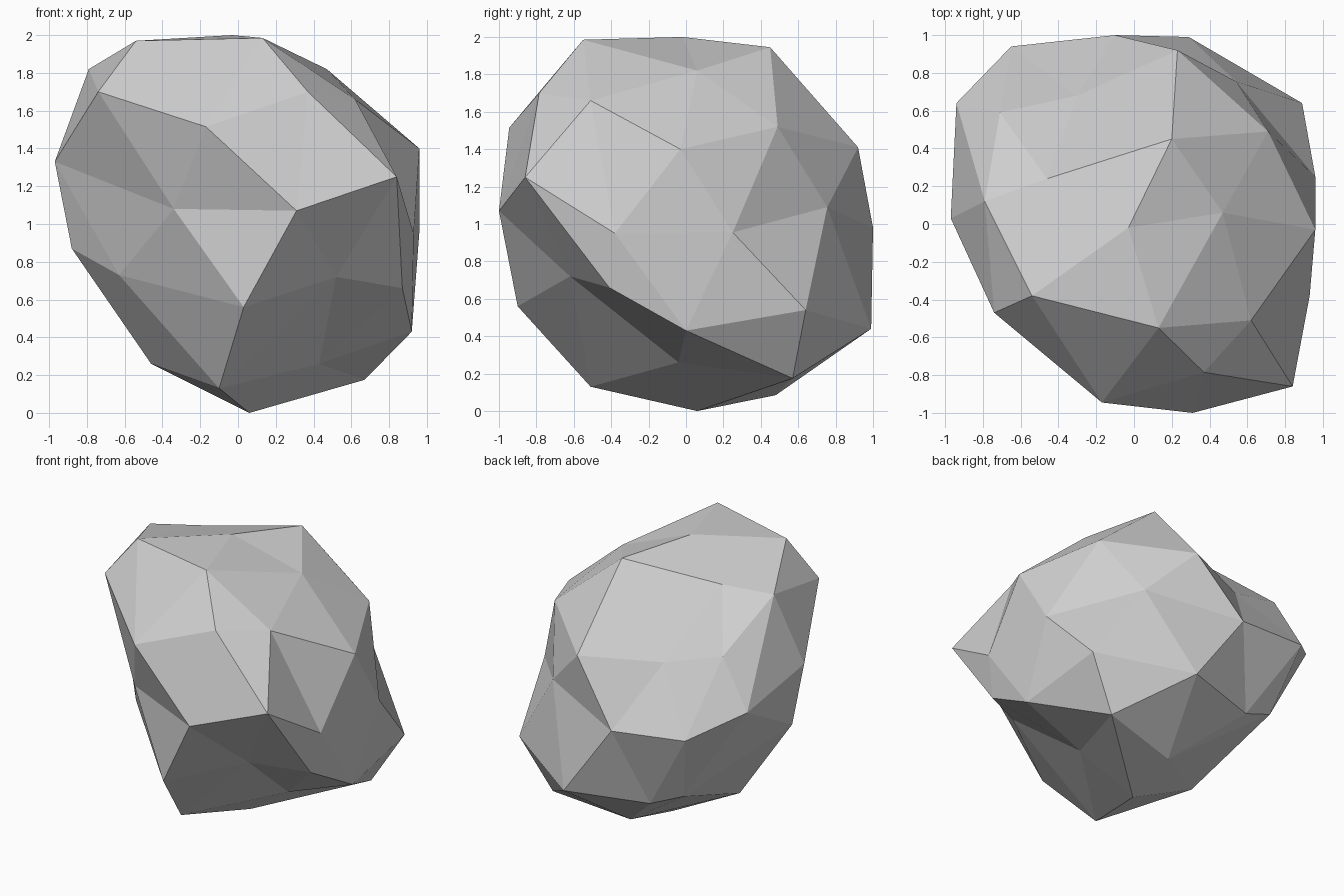
import bpy
import bmesh
import math

default_cube = bpy.data.objects.get("Cube")
if default_cube:
    bpy.data.objects.remove(default_cube, do_unlink=True)


def flat_material(name, colour):
    material = bpy.data.materials.new(name)
    material.use_nodes = True
    material.diffuse_color = colour
    shader = material.node_tree.nodes["Principled BSDF"]
    shader.inputs["Base Color"].default_value = colour
    shader.inputs["Roughness"].default_value = 0.9
    return material


# Chipped outline of each ring of the boulder, counter-clockwise from +x
peak = [(-.03, -.02, 2)]
crown = [(.47, .06, 1.82), (.2, .45, 1.945), (-.46, .24, 1.85),
         (-.54, -.38, 1.97), (.13, -.55, 1.985)]
brow = [(.71, .49, 1.52), (-.3, .68, 1.41), (-.79, .12, 1.82),
        (-.17, -.945, 1.515), (.62, -.51, 1.66)]
shoulder = [(.96, -.03, 1.4), (.23, .92, 1.41), (-.71, .59, 1.53),
            (-.74, -.47, 1.7), (.37, -.785, 1.7)]
waist = [(.96, .25, .955), (.54, .755, 1.09), (-.1, 1, .98),
         (-.65, .94, 1.03), (-.94, .64, 1.2), (-.97, .03, 1.33),
         (-.34, -.7, 1.08), (.31, -1, 1.07), (.84, -.86, 1.25),
         (.93, -.38, .95)]
hip = [(.89, .64, .54), (-.28, .81, .43), (-.88, .04, .87),
       (.03, -.9, .56), (.87, -.41, .66)]
skirt = [(.92, 0, .43), (.29, .99, .44), (-.52, .77, .53),
         (-.63, -.27, .73), (.52, -.62, .72)]
foot = [(.67, .57, .175), (.11, .48, .085), (-.46, .04, .26),
        (-.1, -.51, .13), (.43, -.04, .26)]
base = [(.06, .06, 0)]
outlines = [peak, crown, brow, shoulder, waist, hip, skirt, foot, base]


def ring_order(vertex):
    """Sort from top to bottom, then counter-clockwise around the z axis."""
    angle = math.atan2(vertex.co.y, vertex.co.x) + 0.1
    return -round(vertex.co.z, 2), angle % math.tau


# Start from a faceted ball and push every corner out to its chipped outline
bm = bmesh.new()
bmesh.ops.create_icosphere(bm, subdivisions=2, radius=1)
corners = sorted(bm.verts, key=ring_order)
targets = [point for outline in outlines for point in outline]
for corner, target in zip(corners, targets):
    corner.co = target
bmesh.ops.recalc_face_normals(bm, faces=bm.faces)
for face in bm.faces:
    face.smooth = False

# Single flat-shaded boulder object
mesh = bpy.data.meshes.new("boulder")
bm.to_mesh(mesh)
bm.free()
mesh.materials.append(flat_material("stone grey", (0.62, 0.62, 0.62, 1)))
boulder = bpy.data.objects.new("boulder", mesh)
bpy.context.collection.objects.link(boulder)
